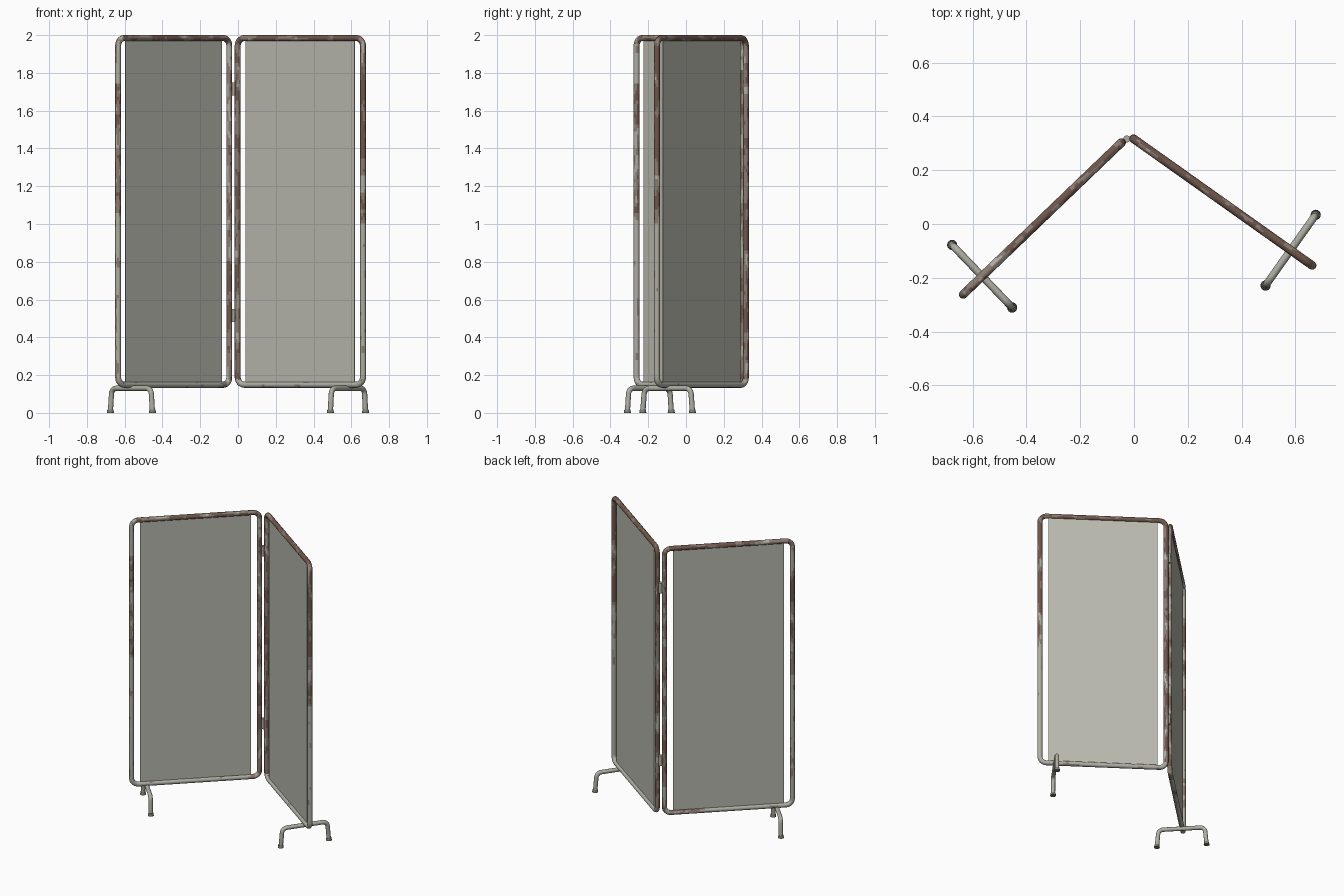
import bpy, bmesh, math
from mathutils import Vector, noise
from mathutils.geometry import interpolate_bezier

if "Cube" in bpy.data.objects:
    bpy.data.objects.remove(bpy.data.objects["Cube"])


def material(name, r, g, b):
    m = bpy.data.materials.new(name)
    lin = lambda v: ((v / 255 + 0.055) / 1.055) ** 2.4
    m.diffuse_color = (lin(r), lin(g), lin(b), 1)
    m.use_nodes = True
    m.node_tree.nodes["Principled BSDF"].inputs["Base Color"].default_value = m.diffuse_color
    return m


PAINT = material("worn grey paint", 174, 174, 163)
STAIN = material("rust stain", 140, 124, 114)
RUST = material("brown rust", 110, 86, 75)
CLOTH = material("grey cloth", 185, 185, 175)
RUBBER = material("grey rubber", 126, 126, 118)
UP = Vector((0, 0, 1))


def finish(bm, name, mats, smooth=True):
    bmesh.ops.recalc_face_normals(bm, faces=bm.faces)
    me = bpy.data.meshes.new(name)
    bm.to_mesh(me)
    bm.free()
    for m in mats:
        me.materials.append(m)
    ob = bpy.data.objects.new(name, me)
    bpy.context.collection.objects.link(ob)
    if smooth:
        bpy.ops.object.select_all(action='DESELECT')
        ob.select_set(True)
        bpy.context.view_layer.objects.active = ob
        bpy.ops.object.shade_smooth_by_angle(angle=math.radians(40))
    return ob


def rounded_path(corners, r, closed, step):
    """Polyline with rounded corners and evenly divided straight runs."""
    n, out = len(corners), []

    def run_to(p):
        if out:
            a = out[-1]
            k = max(1, round((p - a).length / step))
            out.extend(a.lerp(p, i / k) for i in range(1, k + 1))
        else:
            out.append(p)
    for i, c in enumerate(corners):
        if not closed and i in (0, n - 1):
            run_to(c)
            continue
        a = (corners[i - 1] - c).normalized()
        b = (corners[(i + 1) % n] - c).normalized()
        run_to(c + a * r)
        out.extend(interpolate_bezier(c + a * r, c + a * r * 0.45, c + b * r * 0.45, c + b * r, 7)[1:])
    if closed:
        run_to(out[0])
        out.pop()
    return out


def tube(name, path, normal, r, closed, mats, sides=12, rule=None):
    """Sweep a circle along a flat path whose plane has the given normal."""
    bm = bmesh.new()
    n, rings = len(path), []
    for i, p in enumerate(path):
        a = path[i - 1] if closed or i else p
        b = path[(i + 1) % n] if closed or i < n - 1 else p
        side = (b - a).normalized().cross(normal)
        rings.append([bm.verts.new(p + r * (math.cos(t) * side + math.sin(t) * normal))
                      for t in (2 * math.pi * k / sides for k in range(sides))])
    for i in range(n if closed else n - 1):
        A, B = rings[i], rings[(i + 1) % n]
        for k in range(sides):
            j = (k + 1) % sides
            f = bm.faces.new((A[k], A[j], B[j], B[k]))
            if rule:
                f.material_index = rule(f.calc_center_median())
    if not closed:
        bm.faces.new(rings[0])
        bm.faces.new(rings[-1])
    return finish(bm, name, mats)


def cone(name, centre, r1, r2, h, mat):
    bm = bmesh.new()
    bmesh.ops.create_cone(bm, cap_ends=True, segments=16, radius1=r1, radius2=r2, depth=h)
    bmesh.ops.translate(bm, verts=bm.verts, vec=centre + UP * h / 2)
    return finish(bm, name, [mat])


LOW, HIGH, R = 0.149, 1.984, 0.016


def panel(side, inner, outer, bias):
    inner, outer = Vector((*inner, 0)), Vector((*outer, 0))
    length = (outer - inner).length
    d = (outer - inner).normalized()
    nrm = d.cross(UP)

    # rusty tube frame: patches stretched along each bar
    def rule(c):
        u = (c - inner).dot(d)
        v = (c - inner).dot(nrm)
        upright = u < 0.03 or u > length - 0.03
        su, sz = (30, 8) if upright else (8, 30)
        q = Vector((u * su, v * 30, c.z * sz)) + inner * 40
        f = 0.4 * noise.noise(q) + 0.3 * noise.noise(q * 2.3) + bias(u / length, c.z)
        return 2 if f > 0.22 else 1 if f > 0.0 else 0
    corners = [inner + UP * LOW, outer + UP * LOW, outer + UP * HIGH, inner + UP * HIGH]
    tube(side + "_frame", rounded_path(corners, 0.042, True, 0.018), nrm, R, True,
         [PAINT, STAIN, RUST], rule=rule)

    # cloth sheet stretched between top and bottom bars
    bm = bmesh.new()
    bmesh.ops.create_cube(bm, size=1)
    mid = (inner + outer) / 2 + UP * (LOW + HIGH) / 2
    for vert in bm.verts:
        x, y, z = vert.co
        vert.co = mid + d * x * (length - 0.108) + nrm * y * 0.004 + UP * z * (HIGH - LOW)
    finish(bm, side + "_cloth", [CLOTH], False)

    # arched foot across the outer end, with rubber tips
    base = outer - d * 0.098
    pts = [base + nrm * s + UP * z for s, z in ((-0.161, 0.004), (-0.15, 0.13), (0.15, 0.13), (0.161, 0.004))]
    tube(side + "_foot", rounded_path(pts, 0.03, False, 0.05), d, 0.014, False, [PAINT])
    for i, s in enumerate((-0.161, 0.161)):
        cone(f"{side}_foot_tip_{i + 1}", base + nrm * s, 0.019, 0.016, 0.018, RUBBER)


# how rusty each bar is: u runs from the hinge post (0) to the outer post (1)
def left_bias(u, z):
    if z > HIGH - 0.03:
        return 0.27 if u < 0.7 else 0.1
    if z < LOW + 0.03:
        return 0.0 if u < 0.4 else -0.2
    if u < 0.5:
        return 0.16 if z < 0.8 else 0.08
    return 0.14 if 1.05 < z < 1.75 else -0.08


def right_bias(u, z):
    if z > HIGH - 0.03:
        return 0.33
    if z < LOW + 0.03:
        return -0.2
    if u < 0.5:
        return 0.2
    return 0.32 if z > 1.25 else 0.1 if z > 1.0 else -0.25


panel("left", (-0.046, 0.303), (-0.635, -0.262), left_bias)
panel("right", (-0.002, 0.317), (0.662, -0.154), right_bias)

# hinge barrels joining the two inner posts
for name, z in (("lower_hinge", 0.48), ("upper_hinge", 1.68)):
    cone(name, Vector((-0.0265, 0.316, z)), 0.013, 0.013, 0.07, PAINT)
